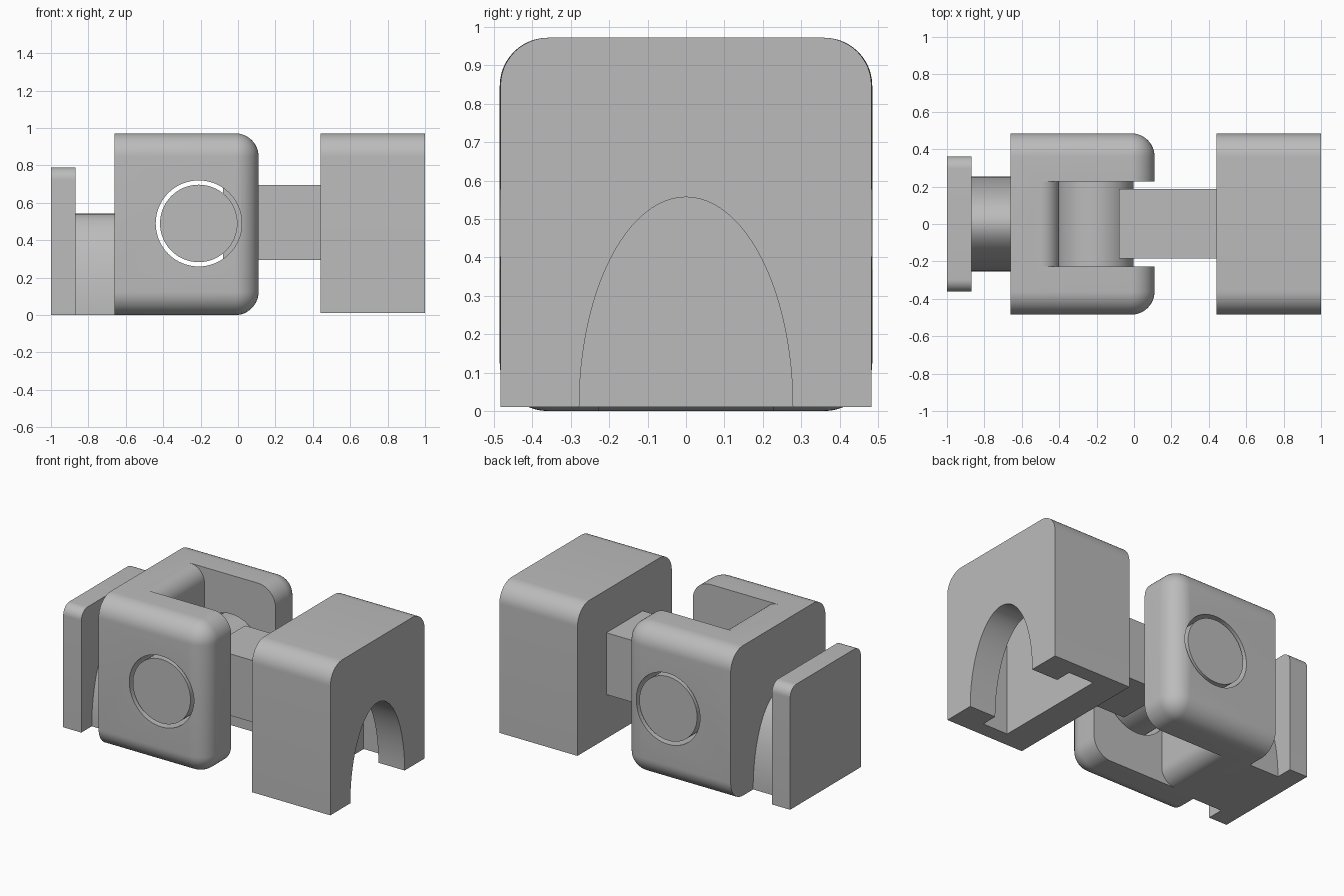
import bpy, bmesh, math
from mathutils import Vector

cube = bpy.data.objects.get("Cube")
if cube:
    bpy.data.objects.remove(cube, do_unlink=True)

grey = bpy.data.materials.new("light grey")
grey.use_nodes = True
grey.diffuse_color = (0.5, 0.5, 0.5, 1)
grey.node_tree.nodes["Principled BSDF"].inputs["Base Color"].default_value = (0.5, 0.5, 0.5, 1)


def make_object(name, bm):
    bmesh.ops.recalc_face_normals(bm, faces=bm.faces)
    mesh = bpy.data.meshes.new(name)
    bm.to_mesh(mesh)
    bm.free()
    mesh.materials.append(grey)
    obj = bpy.data.objects.new(name, mesh)
    bpy.context.collection.objects.link(obj)
    return obj


def prism(name, profile, axis, lo, hi):
    """Extrude a (horizontal, z) profile along x or y."""
    bm = bmesh.new()
    if axis == "x":
        points, step = [(lo, h, z) for h, z in profile], Vector((hi - lo, 0, 0))
    else:
        points, step = [(h, lo, z) for h, z in profile], Vector((0, hi - lo, 0))
    face = bm.faces.new([bm.verts.new(p) for p in points])
    side = bmesh.ops.extrude_face_region(bm, geom=[face])["geom"]
    bmesh.ops.translate(bm, vec=step, verts=[g for g in side if isinstance(g, bmesh.types.BMVert)])
    return make_object(name, bm)


def arc(cx, cz, rx, rz, start, end, steps):
    angles = [math.radians(start + (end - start) * i / steps) for i in range(steps + 1)]
    return [(cx + rx * math.cos(a), cz + rz * math.sin(a)) for a in angles]


def round_top(half, bottom, top, r):
    """Rectangle with rounded upper corners."""
    return ([(half, bottom)] + arc(half - r, top - r, r, r, 0, 90, 12)
            + arc(r - half, top - r, r, r, 90, 180, 12) + [(-half, bottom)])


def arch(half, bottom, base, top):
    """Half ellipse, with straight legs when bottom is below base."""
    curve = arc(0, base, half, top - base, 0, 180, 48)
    return [(half, bottom)] + curve + [(-half, bottom)] if bottom < base else curve


def cut(obj, *cutters):
    bpy.context.view_layer.objects.active = obj
    for cutter in cutters:
        mod = obj.modifiers.new("cut", "BOOLEAN")
        mod.operation, mod.solver, mod.object = "DIFFERENCE", "EXACT", cutter
        bpy.ops.object.modifier_apply(modifier=mod.name)
        bpy.data.objects.remove(cutter, do_unlink=True)


def box(x0, x1, y0, y1, z0, z1):
    bm = bmesh.new()
    bmesh.ops.create_cube(bm, size=1)
    for v in bm.verts:
        v.co = ((x0 + x1) / 2 + v.co.x * (x1 - x0), (y0 + y1) / 2 + v.co.y * (y1 - y0),
                (z0 + z1) / 2 + v.co.z * (z1 - z0))
    return bm


HALF, TOP, BACK = 0.485, 0.972, -0.66
PIN_X, PIN_Z = -0.21, 0.49

# Fork body: rounded everywhere except around its flat back
bm = box(BACK, 0.11, -HALF, HALF, 0, TOP)
edges = [e for e in bm.edges if any(v.co.x > BACK + 0.01 for v in e.verts)]
bmesh.ops.bevel(bm, geom=edges, offset=0.125, segments=12, profile=0.5, affect="EDGES")
fork_body = make_object("fork_body", bm)

# Slot with a rounded floor, and the pin hole
r, wall = 0.1, -0.4
slot_profile = ([(0.3, TOP + 0.2), (wall - r, TOP + 0.2)]
                + arc(wall - r, TOP - r, r, r, 90, 0, 12)
                + arc(wall - r, r, r, r, 0, -90, 12)
                + [(wall - r, -0.2), (0.3, -0.2)])
slot = prism("slot_cutter", slot_profile, "y", -0.227, 0.227)
hole = prism("hole_cutter", arc(PIN_X, PIN_Z, 0.23, 0.23, 0, 354.375, 63), "y", -0.7, 0.7)
cut(fork_body, slot, hole)

# Sliding key behind the fork: arched neck and end plate
key_neck = prism("key_neck", arch(0.255, 0, 0, 0.542), "x", -0.87, BACK)
key_plate = prism("key_plate", round_top(0.362, 0, 0.79, 0.065), "x", -1, -0.87)

# Hinge pin and the tongue carrying it
hinge_pin = prism("hinge_pin", arc(PIN_X, PIN_Z, 0.207, 0.207, 0, 354.375, 63), "y", -0.482, 0.482)
tongue = make_object("tongue", box(-0.08, 0.44, -0.185, 0.187, 0.295, 0.695))

# Socket block with a keyhole channel open at the bottom
socket_block = prism("socket_block", round_top(0.483, 0.01, TOP, 0.125), "x", 0.44, 1)
mouth = prism("mouth_cutter", arch(0.278, -0.1, 0.01, 0.557), "x", 0.72, 1.1)
cavity = prism("cavity_cutter", round_top(0.385, -0.1, 0.815, 0.075), "x", 0.632, 0.812)
cut(socket_block, mouth, cavity)

# Smooth the curves, keep hard edges sharp
parts = [fork_body, key_neck, key_plate, hinge_pin, tongue, socket_block]
bpy.ops.object.select_all(action="DESELECT")
for part in parts:
    part.select_set(True)
bpy.context.view_layer.objects.active = fork_body
bpy.ops.object.shade_smooth_by_angle(angle=math.radians(30))
